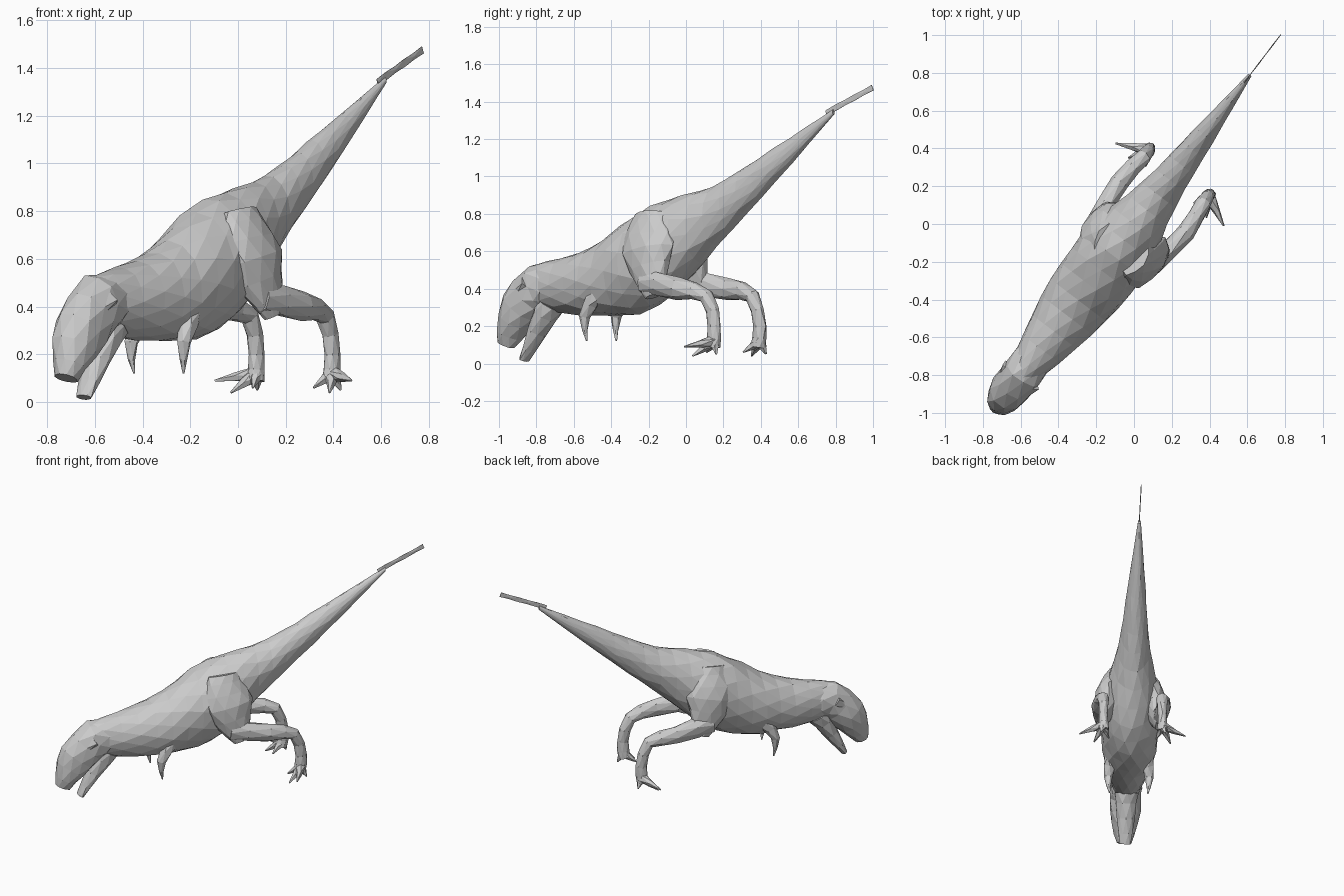
import bpy, bmesh, math, random
from mathutils import Vector

random.seed(4)
if "Cube" in bpy.data.objects:
    bpy.data.objects.remove(bpy.data.objects["Cube"])

grey = bpy.data.materials.new("stone_grey")
grey.use_nodes = True
colour = (0.6, 0.6, 0.6, 1)
grey.diffuse_color = colour
grey.node_tree.nodes["Principled BSDF"].inputs["Base Color"].default_value = colour

# The animal stands diagonally: points are given as along, sideways, height
heading = math.atan2(0.8, 0.61)
ALONG = Vector((math.cos(heading), math.sin(heading), 0))
SIDE = Vector((ALONG.y, -ALONG.x, 0))
UP = Vector((0, 0, 1))


def spline(rows, u):
    """Point on a smooth curve through the rows, with u running from 0 to 1."""
    last = len(rows) - 1
    i = min(int(u * last), last - 1)
    f = u * last - i
    a, b, c, d = (Vector(rows[max(0, min(last, i + k))]) for k in (-1, 0, 1, 2))
    bend_in, bend_out = (c - a) / 2, (d - b) / 2
    return (b + bend_in * f + (3 * (c - b) - 2 * bend_in - bend_out) * f ** 2
            + (2 * (b - c) + bend_in + bend_out) * f ** 3)


def tube(name, rows, rings, sides=8, upright=False, rough=0.06, shift=0.01):
    """Faceted skin along rows of (along, side, height, half width, half depth)."""
    bm = bmesh.new()
    stations = [spline(rows, i / (rings - 1)) for i in range(rings)]
    centres = [Vector(station[:3]) for station in stations]
    loops = []
    for i, (centre, station) in enumerate(zip(centres, stations)):
        tangent = centres[min(i + 1, rings - 1)] - centres[max(i - 1, 0)]
        if upright:
            tangent = Vector((1, 0, 0))
        tangent.normalize()
        across = Vector((0, 1, 0))
        across = (across - tangent * across.dot(tangent)).normalized()
        deep = tangent.cross(across)
        loop = []
        for k in range(sides):
            angle = math.tau * (k + (i % 2) / 2) / sides
            offset = across * math.cos(angle) * station[3] + deep * math.sin(angle) * station[4]
            p = centre + offset * (1 + random.uniform(-rough, rough))
            world = ALONG * p.x + SIDE * (p.y + shift) + UP * max(p.z, 0)
            loop.append(bm.verts.new(world))
        loops.append(loop)
    # Staggered loops joined by alternating triangles
    for i, (low, high) in enumerate(zip(loops, loops[1:])):
        for k in range(sides):
            n = (k + 1) % sides
            lean = high[n] if i % 2 else high[k]
            bm.faces.new((low[k], low[n], lean))
            far = low[k] if i % 2 else low[n]
            bm.faces.new((far, high[n], high[k]))
    bm.faces.new(loops[0])
    bm.faces.new(loops[-1])
    bmesh.ops.recalc_face_normals(bm, faces=bm.faces)
    mesh = bpy.data.meshes.new(name)
    bm.to_mesh(mesh)
    bm.free()
    mesh.materials.append(grey)
    bpy.context.collection.objects.link(bpy.data.objects.new(name, mesh))


def claw(name, start, end, radius, shift):
    """Straight spike tapering almost to a point."""
    tube(name, [(*start, radius, radius), (*end, radius / 8, radius / 8)],
         rings=3, sides=5, shift=shift)


# Neck, torso and tail: evenly spaced heights of back and belly, and half widths
back = (.53, .63, .85, .95, 1.15, 1.36)
belly = (.3, .25, .3, .63, .97, 1.33)
girth = (.08, .17, .2, .11, .06, .01)
trunk = [(-1 + 0.4 * i, 0, (top + low) / 2, wide, (top - low) / 2)
         for i, (top, low, wide) in enumerate(zip(back, belly, girth))]
tube("body_and_tail", trunk, rings=21, sides=14, upright=True, rough=0.03)

# Flat, ragged tail tip
blade = [(0.95 + i / 16, 0, 1.34 + i * 0.027, .003, .022 if i % 2 else .014)
         for i in range(6)]
tube("tail_tip", blade, rings=len(blade), sides=4, rough=0)

# Head bending down to the snout, with open lower jaw
tube("head", [(-.85, 0, .42, .1, .11), (-1, 0, .4, .11, .13),
              (-1.13, 0, .25, .1, .11), (-1.2, 0, .1, .05, .05)], rings=8, sides=10)
tube("lower_jaw", [(-.9, 0, .32, .08, .08), (-1.08, 0, .02, .04, .02)], rings=5)

for label, mirror in (("left", 1), ("right", -1)):
    def flip(row):
        return (row[0], row[1] * mirror, *row[2:])

    # Brow ridge
    claw(label + "_brow", flip((-1, .08, .43)), flip((-1.14, .07, .33)), .04, .01)

    # Short arm ending in a claw
    tube(label + "_arm", [flip(r) for r in ((-.5, .12, .37, .05, .05),
                                            (-.57, .14, .25, .03, .03),
                                            (-.56, .13, .12, .004, .004))],
         rings=5, sides=6)

    # Hind leg
    thigh = [(-.14, .09, .8, .06, .1), (-.12, .15, .6, .09, .16), (-.05, .2, .36, .03, .05)]
    shin = [(-.12, .19, .44, .05, .07), (.13, .22, .4, .05, .06), (.31, .2, .36, .04, .04),
            (.36, .2, .2, .03, .04), (.35, .2, .09, .04, .04)]
    leg_shift = 0.024
    tube(label + "_thigh", [flip(r) for r in thigh], rings=7, sides=10, shift=leg_shift)
    tube(label + "_shin", [flip(r) for r in shin], rings=9, shift=leg_shift)

    # Splayed front toes and one back toe
    heel = flip((.36, .2, .12))
    tips = {"inner": (.28, .16, .06), "middle": (.26, .26, .04),
            "outer": (.28, .36, .09), "back": (.39, .22, .05)}
    for toe, tip in tips.items():
        claw(f"{label}_{toe}_toe", heel, flip(tip), .035, leg_shift)
